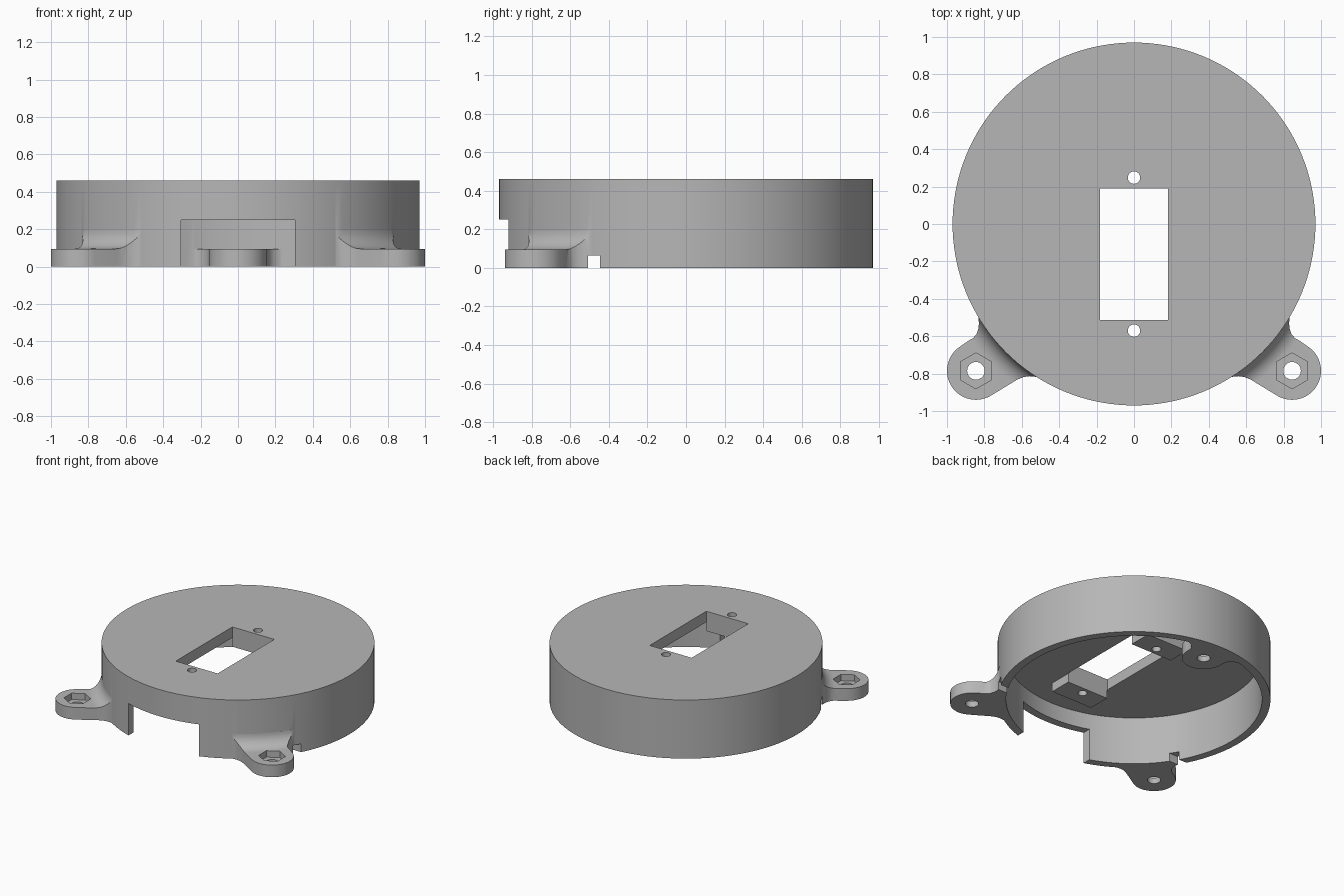
import bpy, bmesh
from math import sin, cos, pi, radians

cube = bpy.data.objects.get("Cube")
if cube:
    bpy.data.objects.remove(cube, do_unlink=True)

grey = bpy.data.materials.new("plain grey")
grey.use_nodes = True
colour = (0.47, 0.47, 0.47, 1)
grey.diffuse_color = colour
grey.node_tree.nodes["Principled BSDF"].inputs["Base Color"].default_value = colour

R_OUT, R_IN, HEIGHT = 0.97, 0.91, 0.46
LUG_TOP, FILLET = 0.095, 0.1
PLATE_Z, BOSS_Z = 0.375, 0.305


def finish(name, bm):
    bmesh.ops.recalc_face_normals(bm, faces=bm.faces[:])
    mesh = bpy.data.meshes.new(name)
    bm.to_mesh(mesh)
    bm.free()
    mesh.materials.append(grey)
    obj = bpy.data.objects.new(name, mesh)
    bpy.context.collection.objects.link(obj)
    return obj


def prism(name, outline, z0, z1):
    """Extrude a flat outline from z0 to z1."""
    bm = bmesh.new()
    face = bm.faces.new([bm.verts.new((x, y, z0)) for x, y in outline])
    new = bmesh.ops.extrude_face_region(bm, geom=[face])["geom"]
    top = [v for v in new if isinstance(v, bmesh.types.BMVert)]
    bmesh.ops.translate(bm, verts=top, vec=(0, 0, z1 - z0))
    return finish(name, bm)


def arc(cx, cy, r, a0, a1, n):
    """Points along an arc, angles in degrees."""
    angles = [radians(a0 + (a1 - a0) * i / n) for i in range(n + 1)]
    return [(cx + r * cos(a), cy + r * sin(a)) for a in angles]


def rod(name, x, y, r, z0, z1, n):
    return prism(name, arc(x, y, r, 90, 450, n)[:-1], z0, z1)


def box(name, x0, x1, y0, y1, z0, z1):
    return prism(name, [(x0, y0), (x1, y0), (x1, y1), (x0, y1)], z0, z1)


def revolve(name, profile, n):
    """Sweep a closed (radius, z) profile round the z axis."""
    bm = bmesh.new()
    rings = [[bm.verts.new((r * cos(2 * pi * i / n), r * sin(2 * pi * i / n), z))
              for r, z in profile] for i in range(n)]
    m = len(profile)
    for i in range(n):
        a, b = rings[i], rings[(i + 1) % n]
        for j in range(m):
            k = (j + 1) % m
            bm.faces.new((a[j], b[j], b[k], a[k]))
    return finish(name, bm)


def combine(target, tool, operation):
    mod = target.modifiers.new(operation.lower(), "BOOLEAN")
    mod.operation, mod.solver, mod.object = operation, "EXACT", tool
    bpy.context.view_layer.objects.active = target
    bpy.ops.object.modifier_apply(modifier=mod.name)
    bpy.data.objects.remove(tool, do_unlink=True)


# Round cover: an open-bottomed cup
housing = rod("round_housing", 0, 0, R_OUT, 0, HEIGHT, 144)
combine(housing, rod("hollow", 0, 0, R_IN, -0.1, PLATE_Z, 144), "DIFFERENCE")

# Screw bosses under the top plate, at both ends of the opening
for y0, y1 in ((0.17, 0.37), (-0.69, -0.49)):
    combine(housing, box("boss", -0.18, 0.18, y0, y1, BOSS_Z, PLATE_Z + 0.03), "UNION")

# Outer mounting lugs, blended up into the wall with a concave fillet
LUG_X, LUG_Y, LUG_R = 0.845, -0.785, 0.155
outline = [(0.56, -0.814), (0.59, -0.818), (0.626, -0.833)]
outline += arc(LUG_X, LUG_Y, LUG_R, -120, 55, 24)
outline += [(0.885, -0.624), (0.86, -0.61), (0.842, -0.588), (0.832, -0.56),
            (0.829, -0.53), (0.834, -0.487)]
outline += arc(0, 0, 0.945, -31, -59, 8)
outline += [(0.513, -0.818)]
curve = arc(R_OUT + FILLET, LUG_TOP + FILLET, FILLET, 270, 182, 10)
profile = [(0.935, 0), (1.4, 0), (1.4, LUG_TOP)] + curve + [(0.935, LUG_TOP + FILLET)]
for side in (1, -1):
    lug = prism("mounting_lug", [(side * x, y) for x, y in outline], -0.05, 0.4)
    combine(lug, revolve("lug_envelope", profile, 144), "INTERSECT")
    combine(housing, lug, "UNION")

# Inner lug against the back wall
BACK_Y = 0.77
half = [(0.155, 0.8), (0.165, 0.835), (0.19, 0.862), (0.225, 0.878), (0.27, 0.88)]
inner = arc(0, BACK_Y, LUG_R, 180, 360, 24) + half
inner += arc(0, 0, 0.94, 73, 107, 8) + [(-x, y) for x, y in reversed(half)]
combine(housing, prism("inner_lug", inner, 0, LUG_TOP), "UNION")

# Bolt holes with hexagonal nut pockets
for x, y in ((LUG_X, LUG_Y), (-LUG_X, LUG_Y), (0, BACK_Y)):
    combine(housing, rod("bolt_hole", x, y, 0.047, -0.1, 0.2, 32), "DIFFERENCE")
    combine(housing, rod("nut_pocket", x, y, 0.096, 0.045, 0.2, 6), "DIFFERENCE")

# Rectangular opening and its two screw holes
combine(housing, box("opening", -0.182, 0.182, -0.512, 0.19, 0.2, 0.6), "DIFFERENCE")
for y in (0.248, -0.57):
    combine(housing, rod("screw_hole", 0, y, 0.033, 0.2, 0.6, 32), "DIFFERENCE")

# Front doorway and small side notches in the wall
combine(housing, box("doorway", -0.305, 0.305, -1.2, -0.75, -0.1, 0.25), "DIFFERENCE")
for x0, x1 in ((-1.2, -0.6), (0.6, 1.2)):
    combine(housing, box("notch", x0, x1, -0.507, -0.447, -0.1, 0.065), "DIFFERENCE")

# Smooth the round walls, keep the edges crisp
bpy.ops.object.select_all(action="DESELECT")
housing.select_set(True)
bpy.context.view_layer.objects.active = housing
bpy.ops.object.shade_smooth_by_angle(angle=radians(30))
